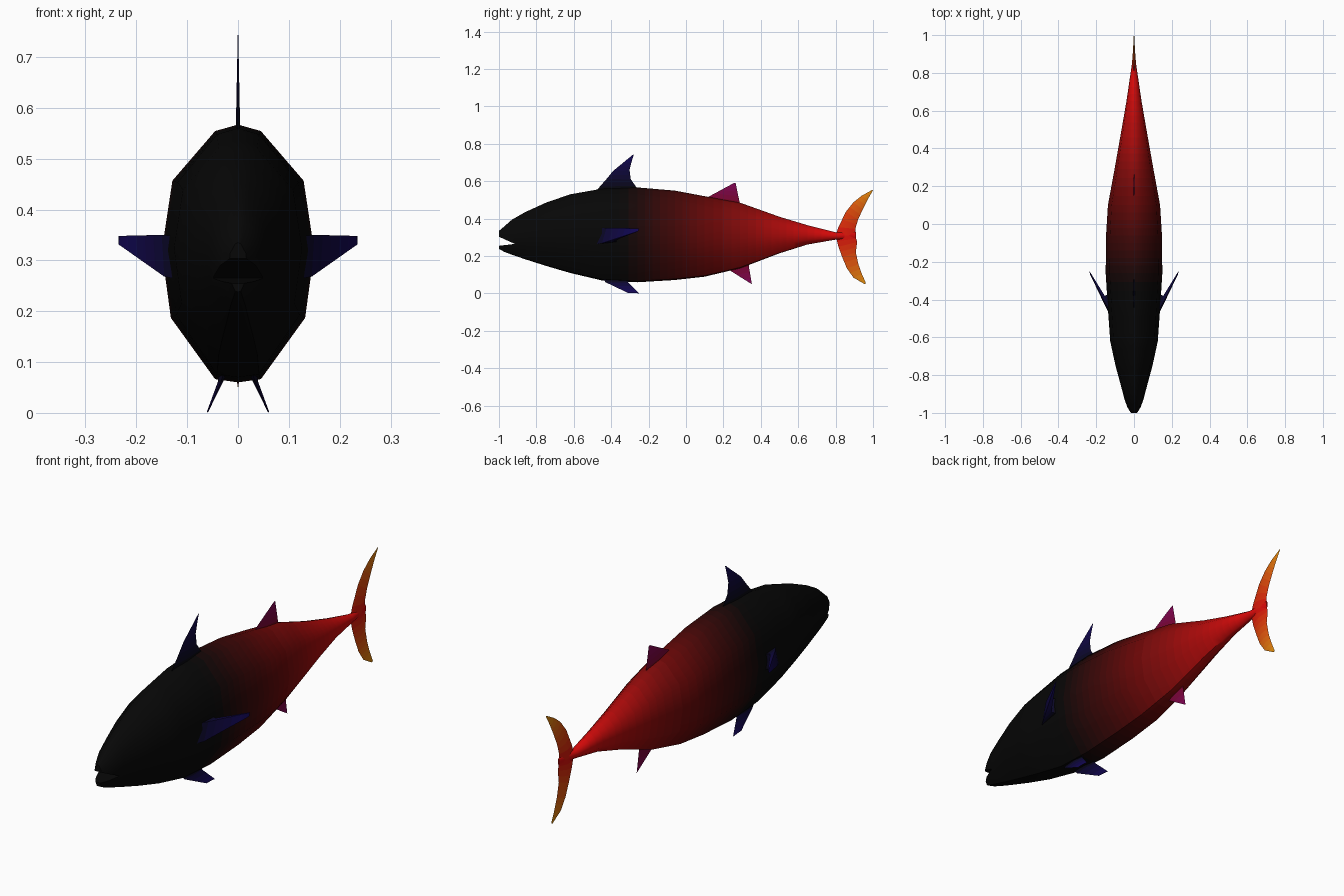
import bpy, bmesh, math
from mathutils import Vector

if "Cube" in bpy.data.objects:
    bpy.data.objects.remove(bpy.data.objects["Cube"])

mats = {}
BLACK, RED, ORANGE = (.06, .06, .06), (.85, .07, .07), (.88, .56, .08)
NAVY, PURPLE, MAROON = (.1, .06, .36), (.5, .05, .35), (.45, .05, .08)


def material(rgb):
    key = tuple(round(c, 2) for c in rgb)
    if key not in mats:
        m = bpy.data.materials.new("tint_%d" % len(mats))
        m.diffuse_color = [c ** 2.2 for c in key] + [1]
        m.use_nodes = True
        m.node_tree.nodes["Principled BSDF"].inputs["Base Color"].default_value = m.diffuse_color
        mats[key] = m
    return mats[key]


def mix(a, b, t):
    t = max(0, min(1, t))
    return [p + (q - p) * t for p, q in zip(a, b)]


def loft(name, rings, tint, step=.05, mirror=False):
    """Skin through rings; tint(fraction, y) gives each band its colour."""
    fine = []
    for i, (a, b) in enumerate(zip(rings, rings[1:])):
        a, b = [Vector(p) for p in a], [Vector(p) for p in b]
        n = max(1, math.ceil(max((q - p).length for p, q in zip(a, b)) / step))
        fine += [([p.lerp(q, k / n) for p, q in zip(a, b)], i + k / n) for k in range(n)]
    fine.append(([Vector(p) for p in rings[-1]], len(rings) - 1))
    bm = bmesh.new()
    me = bpy.data.meshes.new(name)
    slots = {}

    def slot(rgb):
        m = material(rgb)
        if m.name not in slots:
            slots[m.name] = len(slots)
            me.materials.append(m)
        return slots[m.name]

    loops = [[bm.verts.new(p) for p in r] for r, _ in fine]
    idx = 0
    for j, (a, b) in enumerate(zip(loops, loops[1:])):
        f = (fine[j][1] + fine[j + 1][1]) / 2 / (len(rings) - 1)
        y = sum(v.co.y for v in a + b) / (2 * len(a))
        idx = slot(tint(f, y))
        for k in range(len(a)):
            m = (k + 1) % len(a)
            bm.faces.new((a[k], a[m], b[m], b[k])).material_index = idx
    bm.faces.new(loops[0])
    bm.faces.new(loops[-1]).material_index = idx
    bmesh.ops.recalc_face_normals(bm, faces=bm.faces)
    bm.to_mesh(me)
    bm.free()
    ob = bpy.data.objects.new(name, me)
    bpy.context.collection.objects.link(ob)
    if mirror:
        ob.modifiers.new("mirror", 'MIRROR').use_mirror_merge = False
    return ob


def smooth(ob, angle=40):
    bpy.ops.object.select_all(action='DESELECT')
    ob.select_set(True)
    bpy.context.view_layer.objects.active = ob
    bpy.ops.object.shade_smooth_by_angle(angle=math.radians(angle))


def fin(name, chords, tint, thick=.005):
    """Thin blade; chords run root to tip as (front y, z, back y, z)."""
    rings = []
    for i, (yf, zf, yb, zb) in enumerate(chords):
        t = thick * (1 - .9 * i / (len(chords) - 1))
        ym, zm = (yf + yb) / 2, (zf + zb) / 2
        rings.append([(0, yf, zf), (t, ym, zm), (0, yb, zb), (-t, ym, zm)])
    ob = loft(name, rings, tint)
    smooth(ob)
    return ob


def fade(a, b):
    return lambda f, y: mix(a, b, f)


# Body: twelve-sided section lofted along (y, bottom, top, half width)
half = [(.3, .95), (.86, .565), (1, .02), (.88, -.5), (.3, -.975)]
section = [(0, 1)] + half + [(0, -1)] + [(-x, z) for x, z in reversed(half)]
stations = [
    (-1, .238, .335, .018), (-.97, .222, .36, .035), (-.93, .207, .395, .05),
    (-.86, .183, .435, .068), (-.75, .148, .485, .098), (-.62, .11, .53, .126),
    (-.45, .07, .56, .138), (-.26, .06, .567, .15), (-.06, .072, .55, .148),
    (.1, .09, .52, .138), (.29, .135, .485, .103), (.5, .215, .41, .066),
    (.65, .262, .365, .04), (.8, .288, .327, .018), (.91, .295, .33, .002)]
rings = [[(x * w, y, (lo + hi) / 2 + z * (hi - lo) / 2) for x, z in section]
         for y, lo, hi, w in stations]
body = loft("body", rings, lambda f, y: mix(BLACK, RED, (y + .35) / 1.1))

# Open mouth: wedge cut into the snout
wedge = [(-1.05, .326), (-.915, .265), (-1.05, .249)]
cutter = loft("mouth_cutter", [[(x, y, z) for y, z in wedge] for x in (-.3, .3)],
              lambda f, y: BLACK, step=1)
cutter.hide_render = True
cut = body.modifiers.new("mouth", 'BOOLEAN')
cut.operation, cut.object, cut.solver = 'DIFFERENCE', cutter, 'EXACT'
smooth(body)
bpy.ops.object.modifier_move_to_index(modifier="mouth", index=0)
bpy.ops.object.modifier_apply(modifier="mouth")
bpy.data.objects.remove(cutter)

# Tail fin lobes
fin("tail_fin_upper", [(.8, .31, .905, .31), (.815, .355, .905, .345),
    (.855, .437, .92, .395), (.895, .487, .945, .45), (.94, .523, .97, .5),
    (.998, .555, 1, .552)], fade(RED, ORANGE), .012)
fin("tail_fin_lower", [(.8, .31, .905, .31), (.815, .25, .915, .275),
    (.835, .195, .908, .22), (.86, .135, .922, .155), (.895, .085, .94, .105),
    (.955, .05, .962, .055)], fade(RED, ORANGE), .012)

# Back and belly fins
fin("front_dorsal_fin", [(-.49, .54, -.25, .55), (-.46, .572, -.27, .575),
    (-.425, .612, -.295, .61), (-.39, .655, -.302, .66), (-.335, .7, -.292, .7),
    (-.283, .743, -.279, .743)], fade(BLACK, NAVY))
fin("rear_dorsal_fin", [(.1, .5, .29, .475), (.12, .517, .285, .495),
    (.255, .59, .265, .592)], fade(MAROON, PURPLE))
fin("anal_fin", [(.21, .14, .335, .17), (.24, .12, .336, .145),
    (.335, .06, .352, .05)], fade(MAROON, PURPLE))

# Paired side fins
pectoral = loft("pectoral_fins", [
    [(.115, -.5, .262), (.12, -.47, .348), (.135, -.37, .348), (.135, -.37, .275)],
    [(.145, -.45, .268), (.15, -.425, .35), (.155, -.38, .35), (.152, -.385, .282)],
    [(.233, -.266, .33), (.234, -.258, .348), (.235, -.25, .348), (.235, -.256, .332)]],
    fade(BLACK, NAVY), mirror=True)
smooth(pectoral)
pelvic = loft("pelvic_fins", [
    [(.026, -.45, .085), (.036, -.37, .085), (.026, -.29, .085), (.018, -.37, .085)],
    [(.034, -.43, .06), (.04, -.37, .06), (.036, -.31, .06), (.03, -.37, .06)],
    [(.059, -.31, .003), (.061, -.275, .003), (.06, -.25, 0), (.058, -.275, .003)]],
    fade(BLACK, NAVY), mirror=True)
smooth(pelvic)
